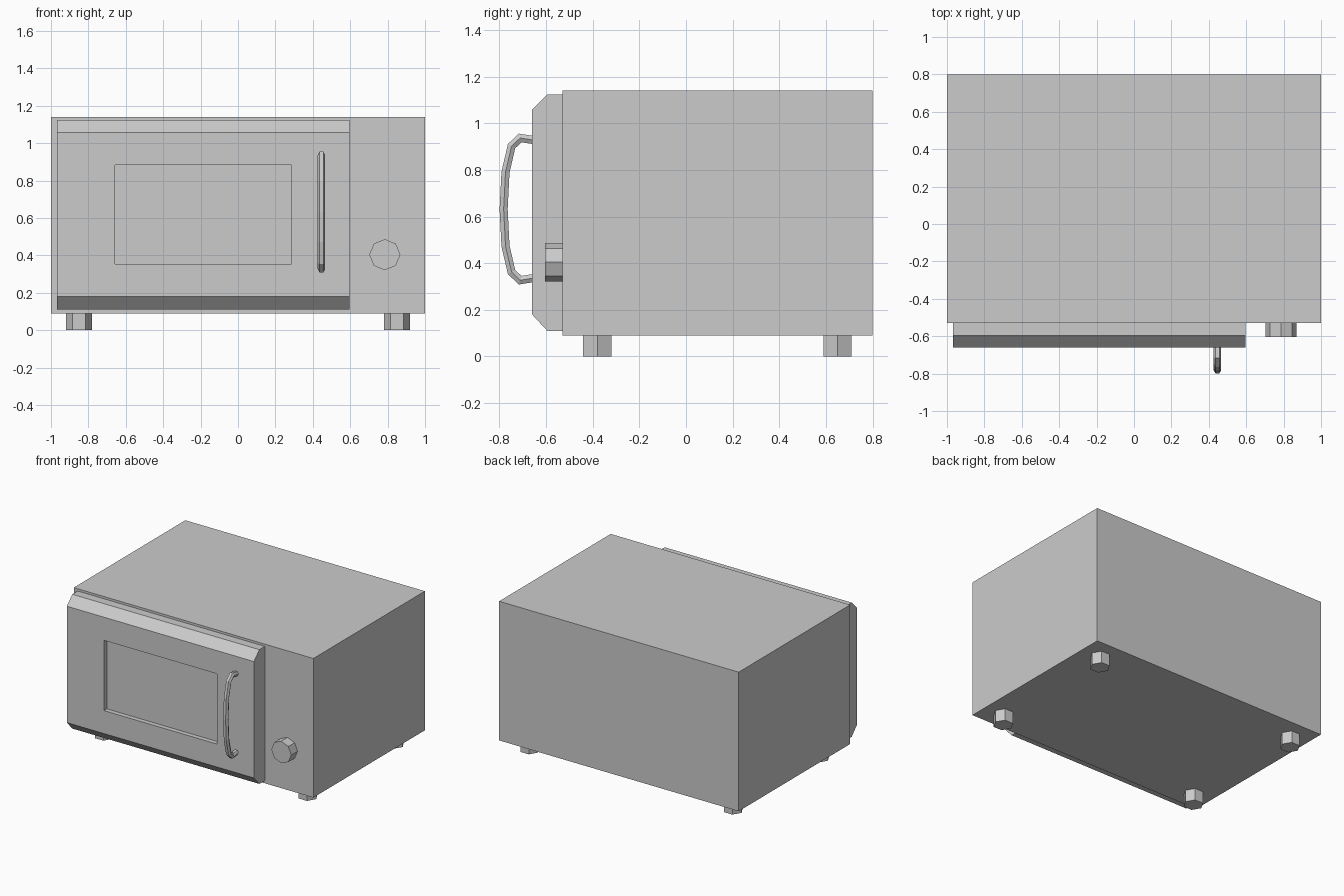
import bpy, bmesh
from math import sin, cos, pi
from mathutils import Vector, Matrix

if "Cube" in bpy.data.objects:
    bpy.data.objects.remove(bpy.data.objects["Cube"])


def make_object(name, bm):
    bmesh.ops.recalc_face_normals(bm, faces=bm.faces[:])
    mesh = bpy.data.meshes.new(name)
    bm.to_mesh(mesh)
    bm.free()
    obj = bpy.data.objects.new(name, mesh)
    bpy.context.collection.objects.link(obj)
    return obj


def loft(bm, rings):
    """Skin closed rings of points and cap both ends."""
    vs = [[bm.verts.new(p) for p in ring] for ring in rings]
    n = len(vs[0])
    for a, b in zip(vs, vs[1:]):
        for i in range(n):
            j = (i + 1) % n
            bm.faces.new((a[i], a[j], b[j], b[i]))
    bm.faces.new(vs[0])
    bm.faces.new(vs[-1])


def prism(name, sides, radius, depth, center, turn=Matrix()):
    bm = bmesh.new()
    rings = [[(radius * cos(2 * pi * i / sides), radius * sin(2 * pi * i / sides), z)
              for i in range(sides)] for z in (-depth / 2, depth / 2)]
    loft(bm, rings)
    bm.transform(Matrix.Translation(center) @ turn)
    return make_object(name, bm)


# Body
bm = bmesh.new()
bmesh.ops.create_cube(bm, size=1)
bm.transform(Matrix.Translation((0, 0.135, 0.615)) @ Matrix.Diagonal((2, 1.33, 1.05, 1)))
make_object("body", bm)

# Door with chamfered top and bottom edges
profile = [(-0.53, 0.11), (-0.595, 0.11), (-0.66, 0.18),
           (-0.66, 1.058), (-0.595, 1.123), (-0.53, 1.123)]
bm = bmesh.new()
loft(bm, [[(x, y, z) for y, z in profile] for x in (-0.967, 0.595)])
bm.normal_update()
front = min(bm.faces, key=lambda f: f.calc_center_median().y)

# Window opening sunk into the door front
bmesh.ops.inset_region(bm, faces=[front], thickness=0.2)
mid = front.calc_center_median()
for v in front.verts:
    v.co.x = -0.657 if v.co.x < mid.x else 0.285
    v.co.z = 0.353 if v.co.z < mid.z else 0.883
pane = bmesh.ops.extrude_discrete_faces(bm, faces=[front])["faces"][0]
bmesh.ops.translate(bm, verts=pane.verts[:], vec=(0, 0.035, 0))
make_object("door", bm)

# Handle: six-sided tube along a bowed path
path = [Vector((0, y, z)) for y, z in (
    (-0.655, 0.928), (-0.711, 0.937), (-0.748, 0.902), (-0.774, 0.79), (-0.782, 0.632),
    (-0.774, 0.474), (-0.748, 0.362), (-0.711, 0.327), (-0.655, 0.336))]
rings = []
for i, p in enumerate(path):
    d_in = (p - path[max(i - 1, 0)]).normalized()
    d_out = (path[min(i + 1, len(path) - 1)] - p).normalized()
    tangent = (d_in + d_out).normalized()
    normal = tangent.cross(Vector((1, 0, 0)))
    miter = 1 / tangent.dot(d_out if i == 0 else d_in)
    rings.append([p + Vector((0.446 + 0.02 * cos(k * pi / 3), 0, 0))
                  + normal * (0.02 * miter * sin(k * pi / 3)) for k in range(6)])
bm = bmesh.new()
loft(bm, rings)
make_object("door_handle", bm)

# Control knob
prism("control_knob", 8, 0.083, 0.075, (0.785, -0.5675, 0.404), Matrix.Rotation(pi / 2, 4, 'X'))

# Feet
for y, row in ((-0.38, "front"), (0.65, "back")):
    for x, side in ((-0.85, "left"), (0.85, "right")):
        prism(f"{row}_{side}_foot", 6, 0.07, 0.09, (x, y, 0.045))
